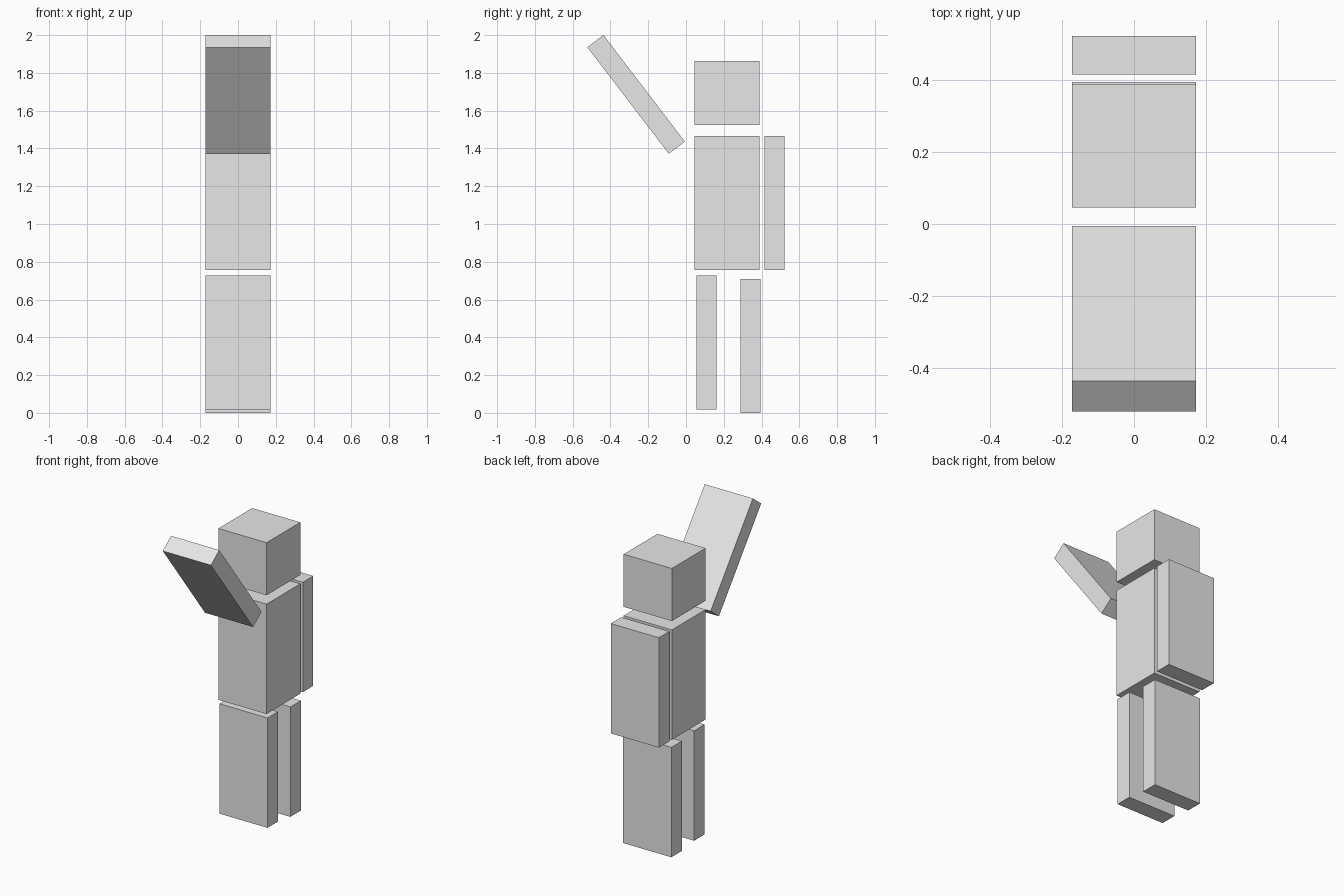
import bpy
from math import radians

cube = bpy.data.objects.get("Cube")
if cube:
    bpy.data.objects.remove(cube, do_unlink=True)

# Single plain colour
GREY = (0.8, 0.8, 0.8, 1)
grey = bpy.data.materials.new("light_grey")
grey.use_nodes = True
grey.diffuse_color = GREY
grey.node_tree.nodes["Principled BSDF"].inputs["Base Color"].default_value = GREY

WIDTH = 0.344          # shared by every part
LIMB = (WIDTH, 0.107, 0.71)


def box(name, size, y, z, tilt=0):
    """Box centred at (0, y, z), tilted about the x axis."""
    bpy.ops.mesh.primitive_cube_add(size=1, location=(0, y, z))
    part = bpy.context.object
    part.name = part.data.name = name
    part.scale = size
    bpy.ops.object.transform_apply(location=False, rotation=False, scale=True)
    part.rotation_euler.x = radians(tilt)
    part.data.materials.append(grey)
    return part


# Head and body
box("head", (WIDTH, WIDTH, 0.34), 0.218, 1.694)
box("torso", (WIDTH, WIDTH, 0.71), 0.218, 1.112)

# Arms: one hanging, one raised outwards
box("lowered_arm", LIMB, 0.469, 1.112)
box("raised_arm", LIMB, -0.264, 1.686, tilt=37.4)

# Legs, slightly uneven in height
box("front_leg", LIMB, 0.109, 0.373)
box("back_leg", LIMB, 0.342, 0.355)
